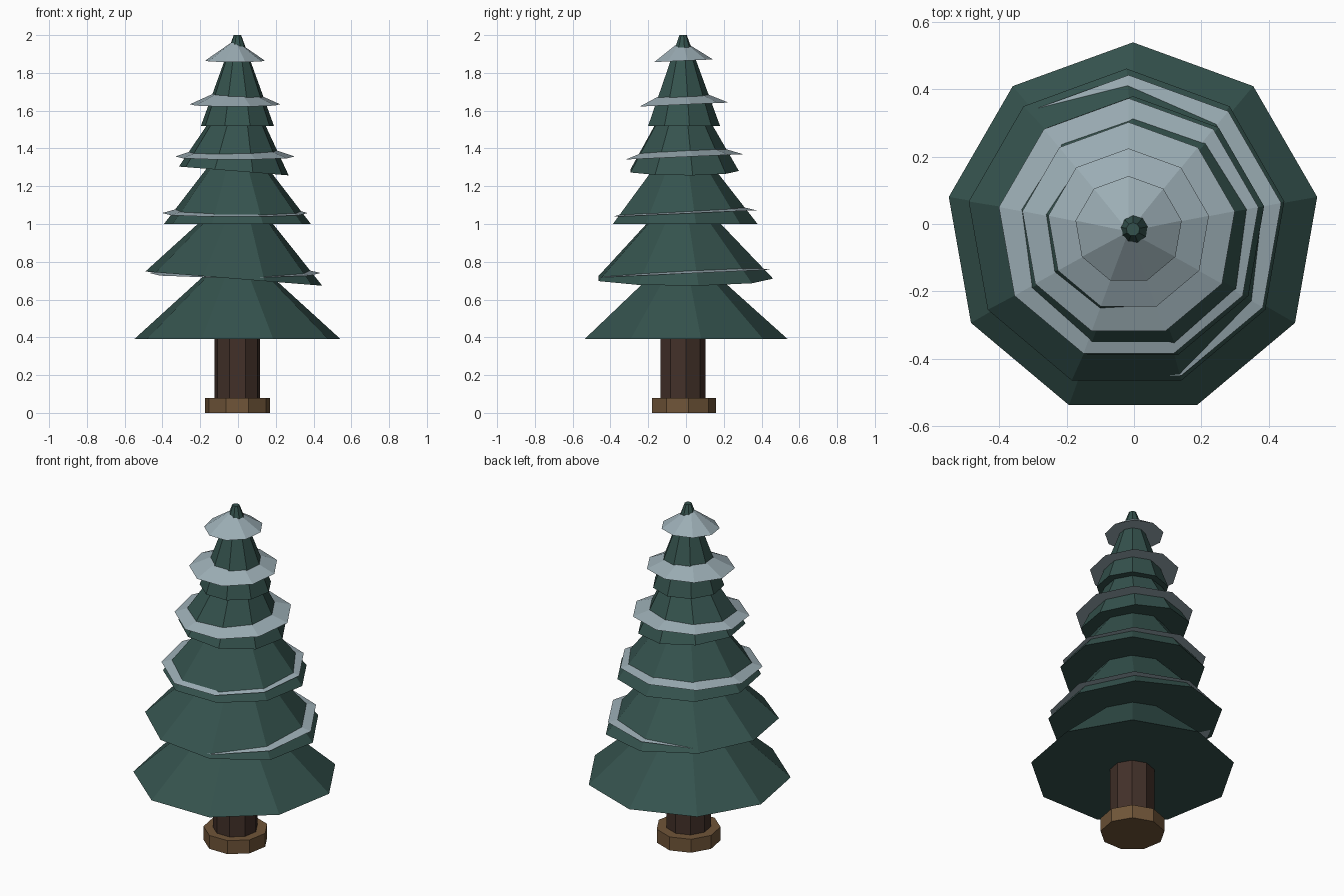
import bpy
from mathutils import Vector, Euler

if "Cube" in bpy.data.objects:
    bpy.data.objects.remove(bpy.data.objects["Cube"])


def material(name, rgb):
    m = bpy.data.materials.new(name)
    m.diffuse_color = (*rgb, 1)
    m.use_nodes = True
    m.node_tree.nodes["Principled BSDF"].inputs["Base Color"].default_value = m.diffuse_color
    return m


GREEN = material("needles", (0.035, 0.085, 0.075))
SNOW = material("snow", (0.33, 0.42, 0.46))
BARK = material("bark", (0.055, 0.03, 0.022))
WOOD = material("wood", (0.16, 0.09, 0.04))
CX, CY = -0.003, -0.016


def cone(name, mat, r1, r2, z, h, sides=9, rot=(0, 0, 0), x=CX, y=CY):
    """Flat-shaded frustum standing at height z, tilted about its middle."""
    bpy.ops.mesh.primitive_cone_add(vertices=sides, radius1=r1, radius2=r2, depth=h,
                                    location=(x, y, z + h / 2), rotation=rot)
    ob = bpy.context.object
    ob.name = name
    ob.data.materials.append(mat)
    return ob


# Wooden foot and trunk
cone("foot", WOOD, 0.175, 0.175, 0, 0.08)
cone("trunk", BARK, 0.122, 0.122, 0.01, 0.47, y=-0.02)

# Branch tiers, every second one leaning sideways
tiers = [(0.555, 0.39), (0.477, 0.71), (0.395, 1.0), (0.296, 1.28), (0.196, 1.52)]
for i, (r, z) in enumerate(tiers):
    cone(f"branch_tier_{i + 1}", GREEN, r, 0.02, z, 0.48, rot=(0, 0.08 * (i % 2), 0))

# Snow caps, thin cones tipped slightly toward the front
caps = [(0.46, 0.737), (0.391, 1.055), (0.32, 1.355), (0.242, 1.632), (0.16, 1.864)]
for i, (r, z) in enumerate(caps):
    cone(f"snow_cap_{i + 1}", SNOW, r, 0, z, 0.11, rot=(0.045, 0, 0), x=-0.016, y=-0.02)
